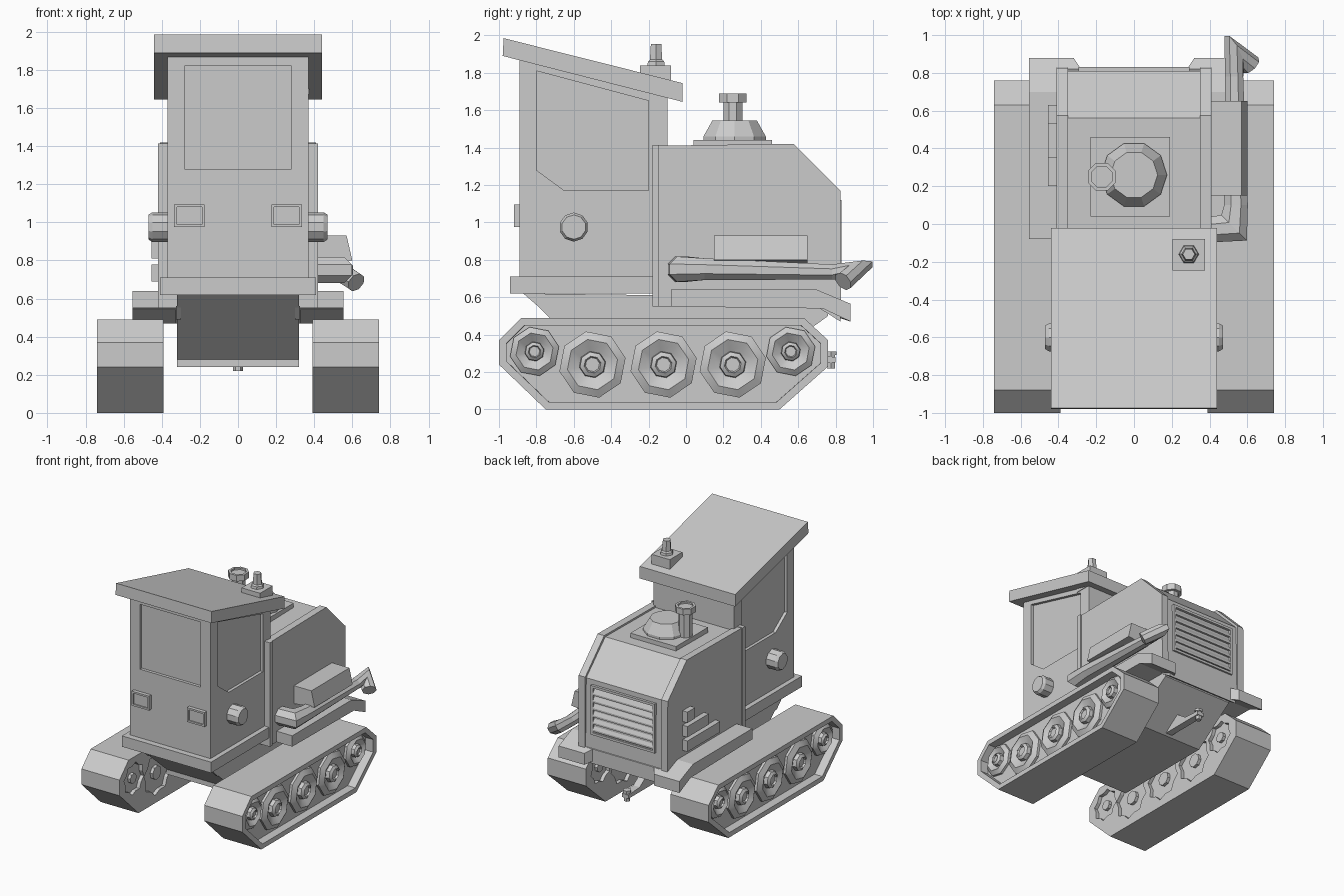
import bpy, bmesh
from math import cos, sin, pi
from mathutils import Vector, Matrix

if "Cube" in bpy.data.objects:
    bpy.data.objects.remove(bpy.data.objects["Cube"])


def finish(name, bm):
    bmesh.ops.recalc_face_normals(bm, faces=bm.faces)
    me = bpy.data.meshes.new(name)
    bm.to_mesh(me)
    bm.free()
    ob = bpy.data.objects.new(name, me)
    bpy.context.collection.objects.link(ob)
    return ob


def loft(name, rings):
    """Skin a list of equal-length point rings and cap both ends."""
    bm = bmesh.new()
    vs = [[bm.verts.new(p) for p in r] for r in rings]
    n = len(rings[0])
    for a, b in zip(vs, vs[1:]):
        for i in range(n):
            j = (i + 1) % n
            bm.faces.new((a[i], a[j], b[j], b[i]))
    bm.faces.new(vs[0])
    bm.faces.new(vs[-1])
    return finish(name, bm)


def prism(name, pts, x0, x1):
    """Side profile of (y, z) points extruded from x0 to x1."""
    return loft(name, [[(x, y, z) for y, z in pts] for x in (x0, x1)])


def box(name, x0, x1, y0, y1, z0, z1):
    return prism(name, [(y0, z0), (y1, z0), (y1, z1), (y0, z1)], x0, x1)


def lathe(name, prof, n, loc, axis='Z', turn=0.0):
    """Rings of (radius, height) around an axis."""
    rot = {'Z': Matrix(), 'X': Matrix.Rotation(pi / 2, 4, 'Y'),
           '-X': Matrix.Rotation(-pi / 2, 4, 'Y')}[axis]
    rings = [[Vector(loc) + rot @ Vector((r * cos(2 * pi * i / n + turn), r * sin(2 * pi * i / n + turn), h))
              for i in range(n)] for r, h in prof]
    return loft(name, rings)


def smooth(ob, angle=.7):
    bpy.ops.object.select_all(action='DESELECT')
    ob.select_set(True)
    bpy.context.view_layer.objects.active = ob
    bpy.ops.object.shade_smooth_by_angle(angle=angle)


def cut(ob, cutter):
    m = ob.modifiers.new("cut", 'BOOLEAN')
    m.operation, m.object, m.solver = 'DIFFERENCE', cutter, 'EXACT'
    cutter.hide_render = True
    bpy.context.view_layer.objects.active = ob
    bpy.ops.object.modifier_apply(modifier="cut")
    bpy.data.objects.remove(cutter)


# Tracks: belt with a recessed outer face, dished wheels outside, cog-shaped openings inside
belt = [(-1, .37), (-.88, .49), (.63, .49), (.76, .37), (.76, .23), (.5, 0), (-.75, 0), (-1, .24)]
wheels = [(-.81, .31, .14), (-.5, .24, .19), (-.12, .24, .19), (.25, .24, .19), (.56, .31, .14)]
for s, side in ((1, "right"), (-1, "left")):
    t = prism("track_" + side, belt, s * .39, s * .74)
    bm = bmesh.new()
    bm.from_mesh(t.data)
    face = [f for f in bm.faces if f.normal.x * s > .9]
    bmesh.ops.inset_region(bm, faces=face, thickness=.04, use_even_offset=True)
    bmesh.ops.inset_region(bm, faces=face, thickness=.001, use_even_offset=True)
    bmesh.ops.translate(bm, vec=(-s * .07, 0, 0), verts=face[0].verts)
    bm.to_mesh(t.data)
    bm.free()
    ax = 'X' if s > 0 else '-X'
    for y, z, r in wheels:
        w = lathe("wheel_" + side, [(r * .95, .6), (r * .95, .69), (r * .72, .715), (r * .38, .68),
                                    (r * .36, .71), (r * .24, .725), (r * .2, .71)], 8, (0, y, z), ax, .2)
        smooth(w)
        cut(t, loft("cog_cutter", [[(s * x, y + q * cos(i * pi / 8 + .2), z + q * sin(i * pi / 8 + .2))
                                    for i in range(16) for q in [r * (.95 if i % 2 else .8)]] for x in (.3, .42)]))
        lathe("inner_hub_" + side, [(r * .3, .395), (r * .3, .45)], 8, (0, y, z), ax, .2)

# Hull between the tracks, rising at the rear
prism("hull", [(-.87, .62), (-.48, .28), (-.48, .24), (.4, .24), (.76, .5), (.76, .6)], -.32, .32)

# Fenders with drooping rear ends, and the deck joining them
for s in (1, -1):
    prism("fender", [(-.08, .55), (.73, .54), (.88, .47), (.88, .565), (.7, .64), (-.08, .64)], s * .32, s * .555)
    loft("fender_chamfer", [[(s * .32, .88, .47), (s * .32, .7, .54), (s * .32, .7, .64), (s * .32, .88, .565)],
                            [(s * .28, .82, .49), (s * .28, .7, .54), (s * .28, .7, .64), (s * .28, .82, .59)]])
    prism("hull_shoulder", [(-.73, .49), (.54, .49), (.54, .56), (-.8, .56)], s * .3, s * .325)
prism("rear_deck", [(-.1, .55), (.7, .55), (.825, .47), (.825, .59), (.7, .64), (-.1, .64)], -.33, .33)

# Tow hitch
prism("hitch_bar", [(.42, .25), (.8, .25), (.8, .28), (.65, .29), (.55, .36)], -.03, .03)
lathe("hitch_pin", [(.025, .22), (.025, .29), (.033, .29), (.033, .31)], 6, (0, .775, 0))

# Engine hood: core and raised side cheeks
prism("hood", [(-.16, .55), (.82, .55), (.81, 1.16), (.56, 1.405), (-.16, 1.395)], -.36, .36)
cheek = [(-.16, .55), (.83, .55), (.825, 1.17), (.575, 1.42), (-.16, 1.41)]
for s in (1, -1):
    prism("hood_cheek", cheek, s * .35, s * .41)
box("hood_collar", -.42, .42, -.18, -.145, .55, 1.415)

# Rear grille: frame and slanted slats
for s in (1, -1):
    box("grille_post", s * .275, s * .295, .8, .832, .71, 1.12)
for z in (.71, 1.1):
    box("grille_rail", -.295, .295, .8, .832, z, z + .02)
for i in range(6):
    z = .74 + i * .06
    prism("grille_slat", [(.81, z), (.83, z), (.83, z + .015), (.81, z + .05)], -.28, .28)

# Stepped vents on the left cheek
for z, length in ((.69, .43), (.81, .28), (.93, .1)):
    box("side_vent", -.455, -.4, .63 - length, .63, z, z + .09)

# Muffler box on the right
loft("muffler_box", [[(.4, .15, .78), (.6, .15, .8), (.57, .15, .93), (.4, .15, .93)],
                     [(.4, .65, .78), (.6, .65, .8), (.57, .65, .93), (.4, .65, .93)]])

# Exhaust pipe: (centre, two ring axes), mitred at both bends
h = .71
path = []
for c, lat, r in (((.4, -.03, .75), (0, -.07, 0), .07), ((.53, -.02, .75), (.07, -.07, 0), .07),
                  ((.54, .1, .75), (.065, 0, 0), .06), ((.53, .78, .735), (.05, 0, 0), .042)):
    path.append((c, (lat[0] * h, lat[1] * h, -r * h), (lat[0] * h, lat[1] * h, r * h)))
path += [((.53, .91, .745), (.04, -.09, -.032), (.032, 0, .04)),
         ((.62, .84, .685), (-.028, -.042, .02), (.032, 0, .04))]
loft("exhaust_pipe", [[Vector(c) + (Vector(u) * cos(a) + Vector(v) * sin(a)) * 1.04
                       for a in [i * pi / 4 + pi / 8 for i in range(8)]] for c, u, v in path])

# Air intake on the hood: plate, low dome and capped stack
box("intake_plate", -.23, .19, .04, .46, 1.39, 1.44)
lathe("intake_dome", [(.175, 1.42), (.175, 1.46), (.125, 1.545)], 10, (0, .26, 0))
lathe("intake_stack", [(.055, 1.43), (.055, 1.64), (.08, 1.64), (.08, 1.69), (.06, 1.69), (.06, 1.675)],
      8, (-.17, .25, 0), turn=pi / 8)

# Cab with recessed windows
cab = prism("cab", [(-.89, .68), (-.1, .68), (-.1, 1.7), (-.89, 1.9)], -.37, .37)
cut(cab, box("front_cutter", -.28, .28, -1, -.865, 1.28, 1.82))
glass = [(-.8, 1.81), (-.2, 1.65), (-.2, 1.17), (-.65, 1.17), (-.8, 1.28)]
for s in (1, -1):
    cut(cab, prism("side_cutter", glass, s * .345, s * .5))
box("cab_sill", -.41, .41, -.94, -.15, .62, .71)
prism("roof", [(-.98, 1.89), (-.02, 1.645), (-.02, 1.745), (-.975, 1.985)], -.44, .44)

# Headlights and round side lamps
for s in (1, -1):
    lamp = box("headlight", s * .175, s * .335, -.92, -.88, .975, 1.095)
    cut(lamp, box("lamp_cutter", s * .19, s * .32, -1, -.91, .99, 1.08))
    lathe("side_lamp", [(.078, .36), (.078, .45), (.065, .47)], 10, (0, -.6, .975), 'X' if s > 0 else '-X')

# Roof beacon
box("beacon_base", .205, .375, -.245, -.08, 1.67, 1.84)
lathe("beacon", [(.055, 1.83), (.05, 1.86), (.038, 1.87), (.032, 1.955)], 6, (.29, -.16, 0))
